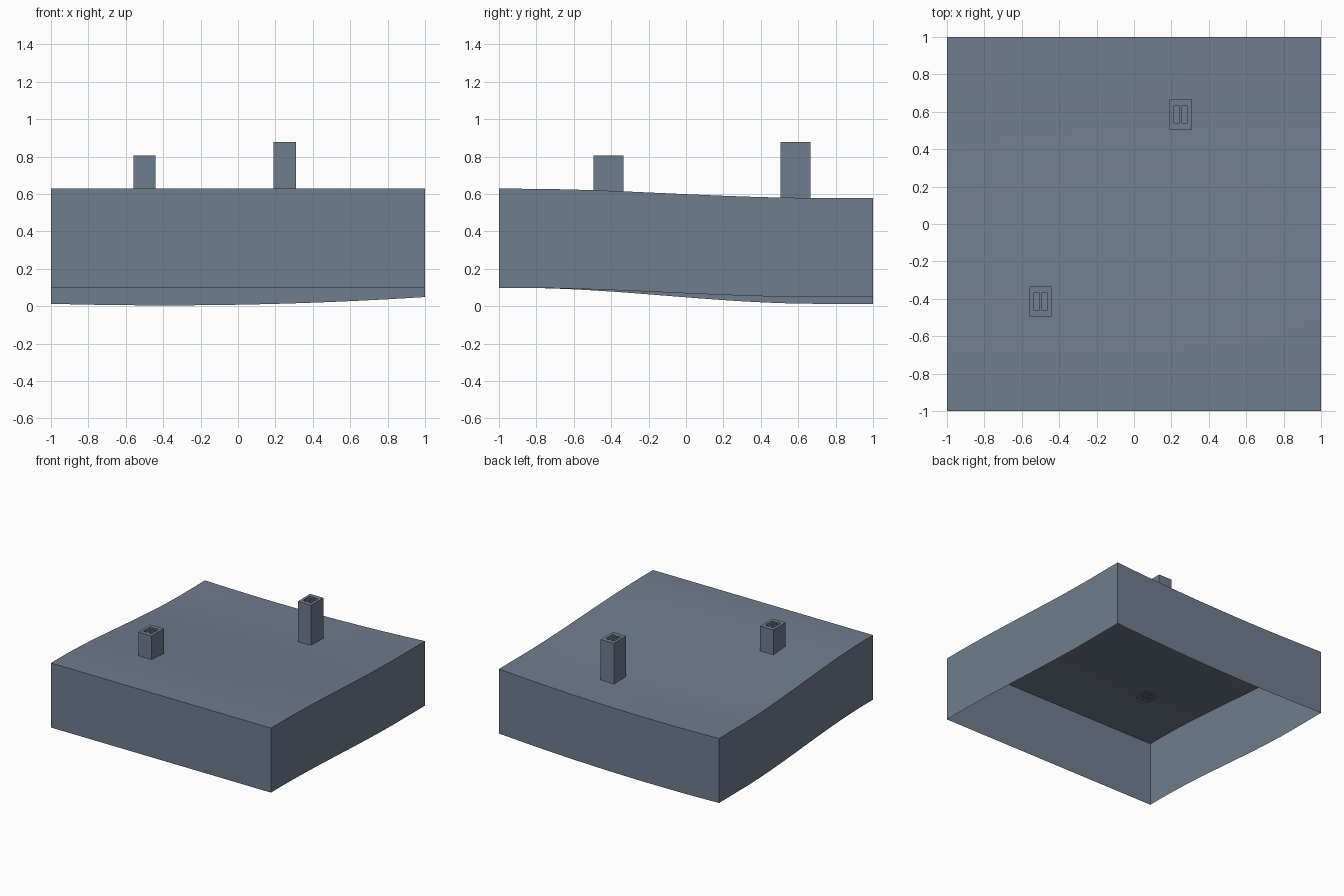
import bpy
import bmesh

cube = bpy.data.objects.get("Cube")
if cube:
    bpy.data.objects.remove(cube)

slate = bpy.data.materials.new("slate_grey")
slate.use_nodes = True
COLOUR = (0.162, 0.205, 0.27, 1)
slate.diffuse_color = COLOUR
slate.node_tree.nodes["Principled BSDF"].inputs["Base Color"].default_value = COLOUR

DEPTH = 0.53      # height of the block's side walls
CREST = 0.628     # height of the front edge


def ground(x, y):
    """Height of the sloping surface: level in front, sinking to the back."""
    t = min(max((y + 0.9) / 1.6, 0), 1)
    sink = 0.09 - 0.018 * x - 0.023 * x * x
    return CREST - sink * t * t * (3 - 2 * t)


def finish(bm, name):
    mesh = bpy.data.meshes.new(name)
    bm.to_mesh(mesh)
    bm.free()
    mesh.materials.append(slate)
    ob = bpy.data.objects.new(name, mesh)
    bpy.context.collection.objects.link(ob)
    return ob


# Terrain block: curved top with side walls, open underneath
bm = bmesh.new()
bmesh.ops.create_grid(bm, x_segments=32, y_segments=32, size=1)
for v in bm.verts:
    v.co.z = ground(v.co.x, v.co.y)
rim = [e for e in bm.edges if e.is_boundary]
walls = bmesh.ops.extrude_edge_only(bm, edges=rim)["geom"]
for v in walls:
    if isinstance(v, bmesh.types.BMVert):
        v.co.z -= DEPTH
bmesh.ops.recalc_face_normals(bm, faces=bm.faces)
if max(bm.faces, key=lambda f: f.calc_center_median().z).normal.z < 0:
    bmesh.ops.reverse_faces(bm, faces=bm.faces)
terrain = finish(bm, "terrain_block")
bpy.ops.object.select_all(action='DESELECT')
terrain.select_set(True)
bpy.context.view_layer.objects.active = terrain
bpy.ops.object.shade_smooth_by_angle(angle=0.6)


def chimney(name, x, y, top):
    """Rectangular stack with two open flues beside a central divider."""
    base = ground(x, y)
    bm = bmesh.new()
    xs = (-0.06, -0.037, -0.006, 0.006, 0.037, 0.06)
    ys = (-0.08, -0.045, 0.045, 0.08)
    grid = [[bm.verts.new((x + a, y + b, top)) for b in ys] for a in xs]
    for i in range(len(xs) - 1):
        for j in range(len(ys) - 1):
            if j == 1 and i in (1, 3):
                continue
            bm.faces.new((grid[i][j], grid[i + 1][j],
                          grid[i + 1][j + 1], grid[i][j + 1]))
    rim = [e for e in bm.edges if e.is_boundary]
    sides = bmesh.ops.extrude_edge_only(bm, edges=rim)["geom"]
    for v in sides:
        if isinstance(v, bmesh.types.BMVert):
            v.co.z = base - 0.005
    bmesh.ops.recalc_face_normals(bm, faces=bm.faces)
    if max(bm.faces, key=lambda f: f.calc_center_median().z).normal.z < 0:
        bmesh.ops.reverse_faces(bm, faces=bm.faces)
    return finish(bm, name)


# Two chimneys standing on the slope
chimney("front_chimney", -0.5, -0.415, 0.807)
chimney("back_chimney", 0.25, 0.585, 0.878)
